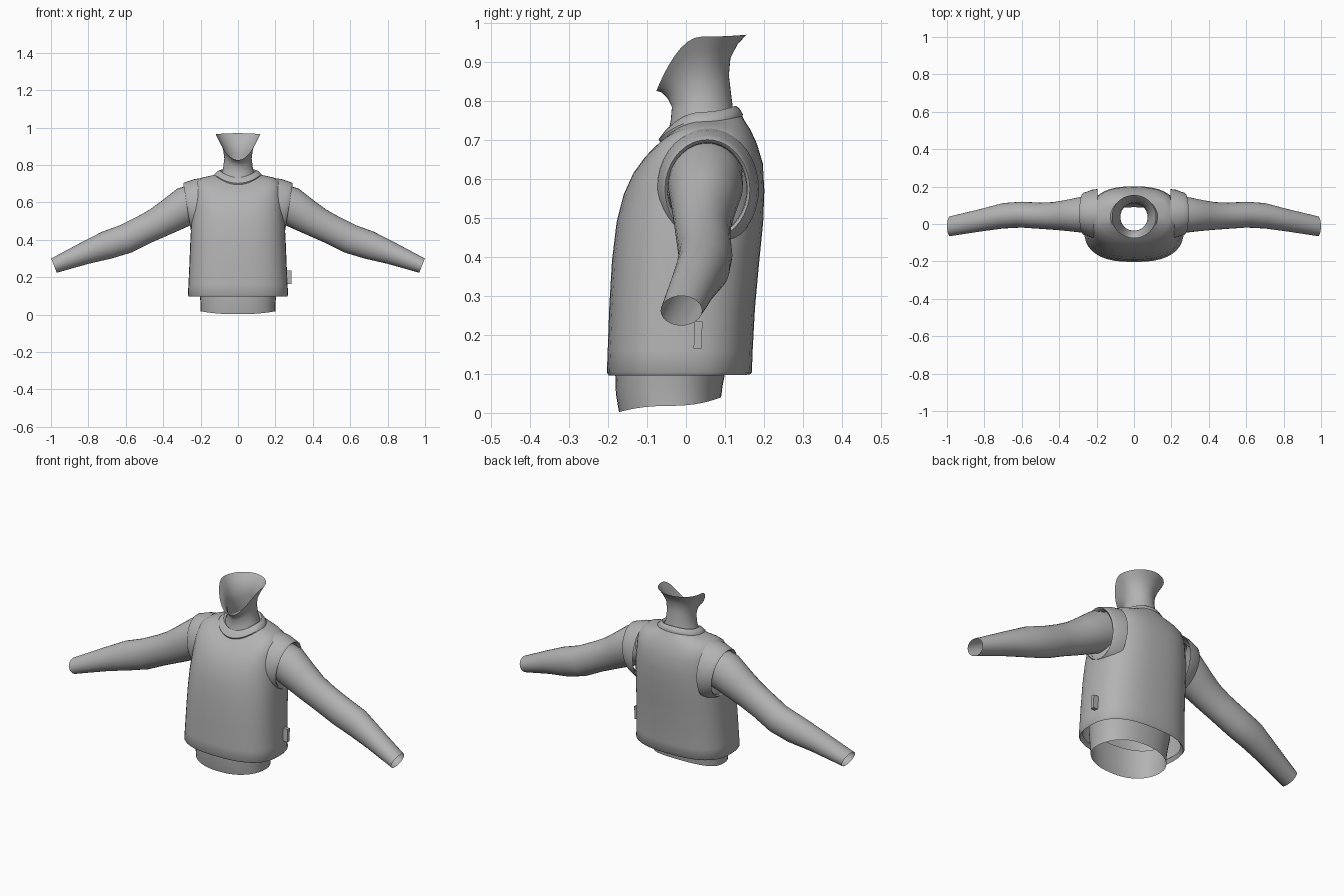
import bpy, bmesh, math
from mathutils import Vector

if "Cube" in bpy.data.objects:
    bpy.data.objects.remove(bpy.data.objects["Cube"])

grey = bpy.data.materials.new("plain grey")
grey.diffuse_color = (0.45, 0.45, 0.45, 1)
grey.use_nodes = True
grey.node_tree.nodes["Principled BSDF"].inputs["Base Color"].default_value = grey.diffuse_color


def loft(name, rings, angle=50):
    """Skin a list of equally long point rings into an open tube."""
    bm = bmesh.new()
    rows = [[bm.verts.new(p) for p in ring] for ring in rings]
    n = len(rows[0])
    for a, b in zip(rows, rows[1:]):
        for i in range(n):
            j = (i + 1) % n
            bm.faces.new((a[i], a[j], b[j], b[i]))
    return finish(name, bm, angle)


def finish(name, bm, angle):
    bmesh.ops.recalc_face_normals(bm, faces=bm.faces)
    mesh = bpy.data.meshes.new(name)
    bm.to_mesh(mesh)
    bm.free()
    mesh.materials.append(grey)
    ob = bpy.data.objects.new(name, mesh)
    bpy.context.collection.objects.link(ob)
    bpy.ops.object.select_all(action='DESELECT')
    ob.select_set(True)
    bpy.context.view_layer.objects.active = ob
    bpy.ops.object.shade_smooth_by_angle(angle=math.radians(angle))
    return ob


def body_ring(half_w, y_front, y_back, z_front, z_side, z_back, power=2.0, n=40):
    """Horizontal ring whose height may differ at front, side and back."""
    pts = []
    for i in range(n):
        t = 2 * math.pi * i / n
        c, s = math.cos(t), math.sin(t)
        x = half_w * math.copysign(abs(c) ** (2 / power), c)
        y = (y_front + y_back) / 2 + (y_back - y_front) / 2 * math.copysign(abs(s) ** (2 / power), s)
        z = z_side * c * c + (z_back if s > 0 else z_front) * s * s
        pts.append((x, y, z))
    return pts


# Vest body, from the turned-in hem up to the collar seam
loft("vest", [body_ring(*r) for r in (
    (.250, -.185, .150, .115, .115, .115, 2.6),
    (.262, -.198, .163, .096, .096, .098, 2.6),
    (.268, -.203, .169, .104, .104, .104, 2.6),
    (.265, -.201, .171, .160, .160, .160, 2.6),
    (.260, -.197, .177, .270, .270, .270, 2.6),
    (.255, -.190, .188, .390, .390, .390, 2.6),
    (.250, -.178, .198, .490, .490, .490, 2.6),
    (.242, -.160, .201, .560, .580, .570, 2.6),
    (.232, -.135, .197, .615, .665, .640, 2.6),
    (.222, -.106, .182, .655, .712, .690, 2.5),
    (.190, -.086, .166, .676, .733, .725, 2.3),
    (.150, -.070, .150, .690, .742, .750, 2.1),
    (.120, -.062, .142, .699, .748, .765, 2.0))])

# Raised collar band around the neck opening
loft("collar", [body_ring(*r) for r in (
    (.126, -.066, .144, .694, .742, .760),
    (.126, -.070, .146, .702, .750, .766),
    (.112, -.055, .137, .722, .765, .781),
    (.100, -.044, .127, .733, .772, .788),
    (.090, -.037, .120, .728, .766, .782),
    (.088, -.035, .118, .700, .740, .755))])

# Neck, flaring to an open slanted rim
loft("neck", [body_ring(*r) for r in (
    (.100, -.050, .125, .700, .730, .745),
    (.080, -.039, .118, .750, .780, .800),
    (.073, -.036, .110, .785, .835, .865),
    (.080, -.048, .114, .808, .885, .910),
    (.100, -.063, .132, .822, .930, .945),
    (.119, -.076, .155, .826, .965, .970))])

# Waist showing below the hem, open at the bottom
loft("waist", [body_ring(*r) for r in (
    (.200, -.172, .090, .002, .018, .040, 2.3),
    (.200, -.180, .094, .050, .060, .070, 2.3),
    (.205, -.182, .102, .110, .110, .110, 2.3),
    (.212, -.182, .115, .170, .170, .170, 2.3))])


def arm_ring(center, r_y, r_up, n=28):
    """Ring across the sloping arm direction."""
    along, c = slopes[center], Vector(center)
    up = Vector((-along.z, 0, along.x)).normalized()
    return [c + Vector((0, r_y * math.cos(t), 0)) + up * r_up * math.sin(t)
            for t in (2 * math.pi * i / n for i in range(n))]


# Arm path: centre, half depth, half thickness
arm_path = (
    ((.200, .050, .605), .096, .100),
    ((.280, .050, .580), .096, .104),
    ((.360, .046, .530), .083, .092),
    ((.430, .043, .490), .074, .083),
    ((.500, .044, .455), .070, .079),
    ((.600, .050, .405), .069, .079),
    ((.700, .044, .372), .068, .076),
    ((.820, .020, .328), .060, .060),
    ((.984, -.012, .262), .053, .041))
slopes = {}
for k, (c, _, _) in enumerate(arm_path):
    a = Vector(arm_path[max(k - 1, 0)][0])
    b = Vector(arm_path[min(k + 1, len(arm_path) - 1)][0])
    slopes[c] = Vector((b.x - a.x, 0, b.z - a.z)).normalized()
arm_rings = [arm_ring(*r) for r in arm_path]


def cuff_ring(x, r_y, r_z, z, lean, n=36):
    """Upright armhole ring leaning outward at the top."""
    return [(x + lean * r_z * math.sin(t), .055 + r_y * math.cos(t), z + r_z * math.sin(t))
            for t in (2 * math.pi * i / n for i in range(n))]


cuff_rings = [cuff_ring(*r) for r in (
    (.195, .132, .155, .575, .00),
    (.225, .128, .150, .574, .06),
    (.250, .118, .140, .573, .12),
    (.268, .113, .132, .573, .16),
    (.272, .109, .128, .573, .16),
    (.266, .102, .120, .573, .16),
    (.235, .100, .118, .573, .12))]


def mirrored(rings):
    return [[(-p[0], p[1], p[2]) for p in ring] for ring in rings]


for side, flip in (("right", lambda r: r), ("left", mirrored)):
    loft(side + "_arm", flip(arm_rings))
    loft(side + "_armhole_cuff", flip(cuff_rings))

# Small fabric tag on one side seam
bm = bmesh.new()
bmesh.ops.create_cube(bm, size=1)
for v in bm.verts:
    v.co = Vector((.268 + v.co.x * .038, .031 + v.co.y * .020 + v.co.z * .003, .200 + v.co.z * .070))
finish("side_tag", bm, 30)
